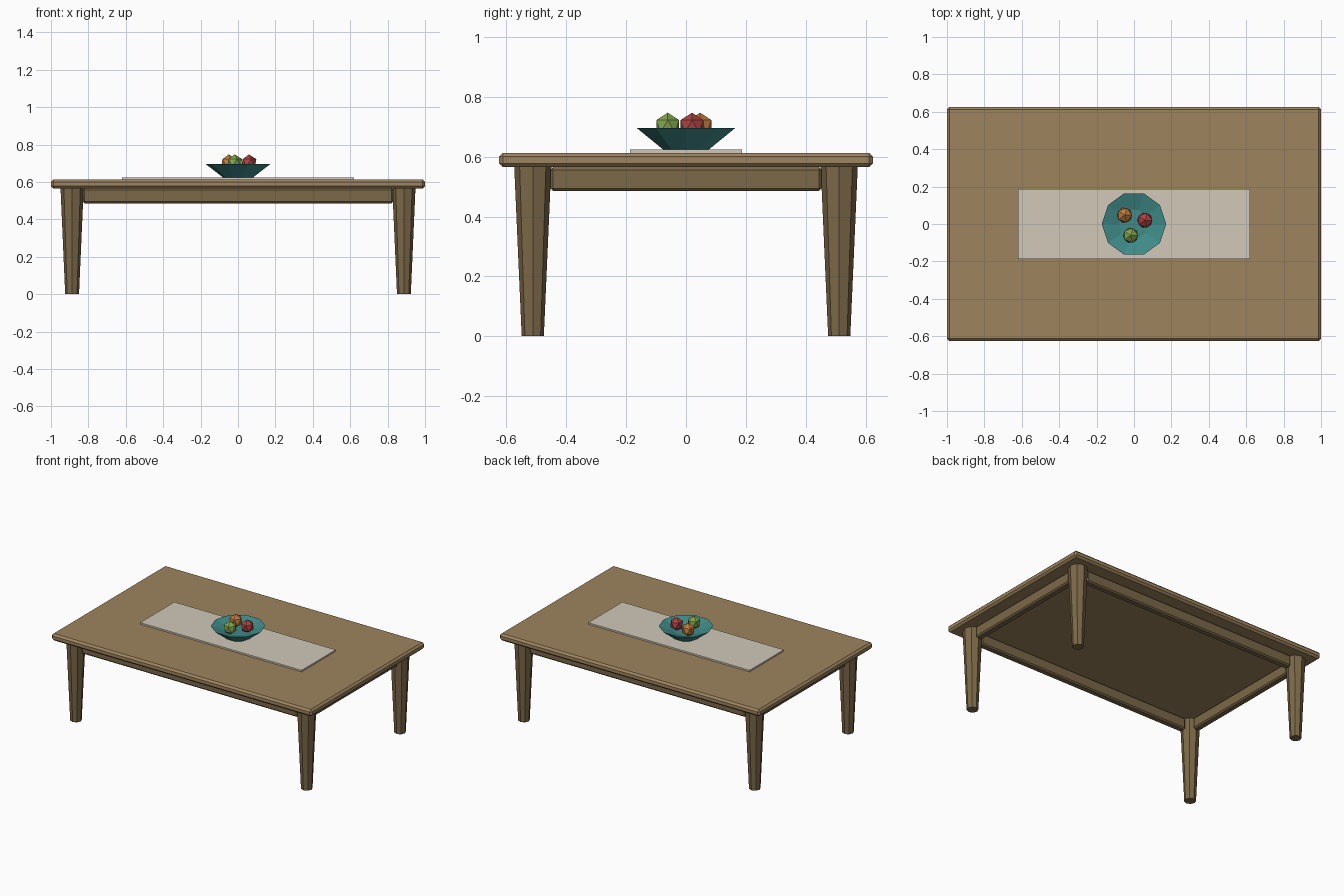
import bpy, bmesh
from math import cos, sin, tau

if "Cube" in bpy.data.objects:
    bpy.data.objects.remove(bpy.data.objects["Cube"])


def material(name, rgb):
    m = bpy.data.materials.new(name)
    m.diffuse_color = (*rgb, 1)
    m.use_nodes = True
    m.node_tree.nodes["Principled BSDF"].inputs["Base Color"].default_value = m.diffuse_color
    return m


top_wood = material("top_wood", (0.34, 0.23, 0.11))
leg_wood = material("leg_wood", (0.20, 0.14, 0.065))
linen = material("linen", (0.64, 0.58, 0.48))
teal = material("teal", (0.05, 0.26, 0.25))


def finish(name, bm, mat, loc=(0, 0, 0)):
    bmesh.ops.recalc_face_normals(bm, faces=bm.faces)
    me = bpy.data.meshes.new(name)
    bm.to_mesh(me)
    bm.free()
    me.materials.append(mat)
    ob = bpy.data.objects.new(name, me)
    ob.location = loc
    bpy.context.collection.objects.link(ob)
    return ob


def box(name, size, loc, mat, bevel=0):
    bm = bmesh.new()
    bmesh.ops.create_cube(bm, size=1)
    bmesh.ops.scale(bm, vec=size, verts=bm.verts)
    if bevel:
        bmesh.ops.bevel(bm, geom=bm.edges[:], offset=bevel, segments=1,
                        affect='EDGES')
    return finish(name, bm, mat, loc)


def lathe(name, profile, sides, mat, loc=(0, 0, 0)):
    """Faceted solid of revolution, capped at both profile ends."""
    bm = bmesh.new()
    rings = [[bm.verts.new((r * cos(tau * i / sides), r * sin(tau * i / sides), z))
              for i in range(sides)] for r, z in profile]
    for a, b in zip(rings, rings[1:]):
        for i in range(sides):
            j = (i + 1) % sides
            bm.faces.new((a[i], a[j], b[j], b[i]))
    bm.faces.new(rings[0])
    bm.faces.new(rings[-1])
    return finish(name, bm, mat, loc)


# Table top
box("table_top", (2.0, 1.25, 0.048), (0, 0, 0.589), top_wood, 0.013)

# Tapered legs and aprons between them
LX, LY = 0.887, 0.512
for sx, side in ((-1, "left"), (1, "right")):
    for sy, end in ((-1, "front"), (1, "back")):
        lathe(f"{end}_{side}_leg", [(0.037, 0), (0.062, 0.567)], 8, leg_wood,
              (sx * LX, sy * LY, 0))
    box(f"{side}_apron", (0.05, 0.906, 0.08), (sx * LX, 0, 0.525), leg_wood, 0.009)
for sy, end in ((-1, "front"), (1, "back")):
    box(f"{end}_apron", (1.66, 0.05, 0.08), (0, sy * LY, 0.525), leg_wood, 0.009)

# Cloth runner
box("runner", (1.24, 0.375, 0.011), (0, 0, 0.6185), linen)

# Shallow bowl
lathe("bowl", [(0.078, 0.622), (0.172, 0.695), (0.08, 0.665)], 10, teal)

# Fruit
for name, x, y, rgb in (("red_fruit", 0.058, 0.02, (0.42, 0.055, 0.055)),
                        ("orange_fruit", -0.05, 0.047, (0.53, 0.2, 0.045)),
                        ("green_fruit", -0.018, -0.061, (0.22, 0.38, 0.07))):
    bm = bmesh.new()
    bmesh.ops.create_icosphere(bm, subdivisions=1, radius=0.045)
    finish(name, bm, material(name, rgb), (x, y, 0.702))
